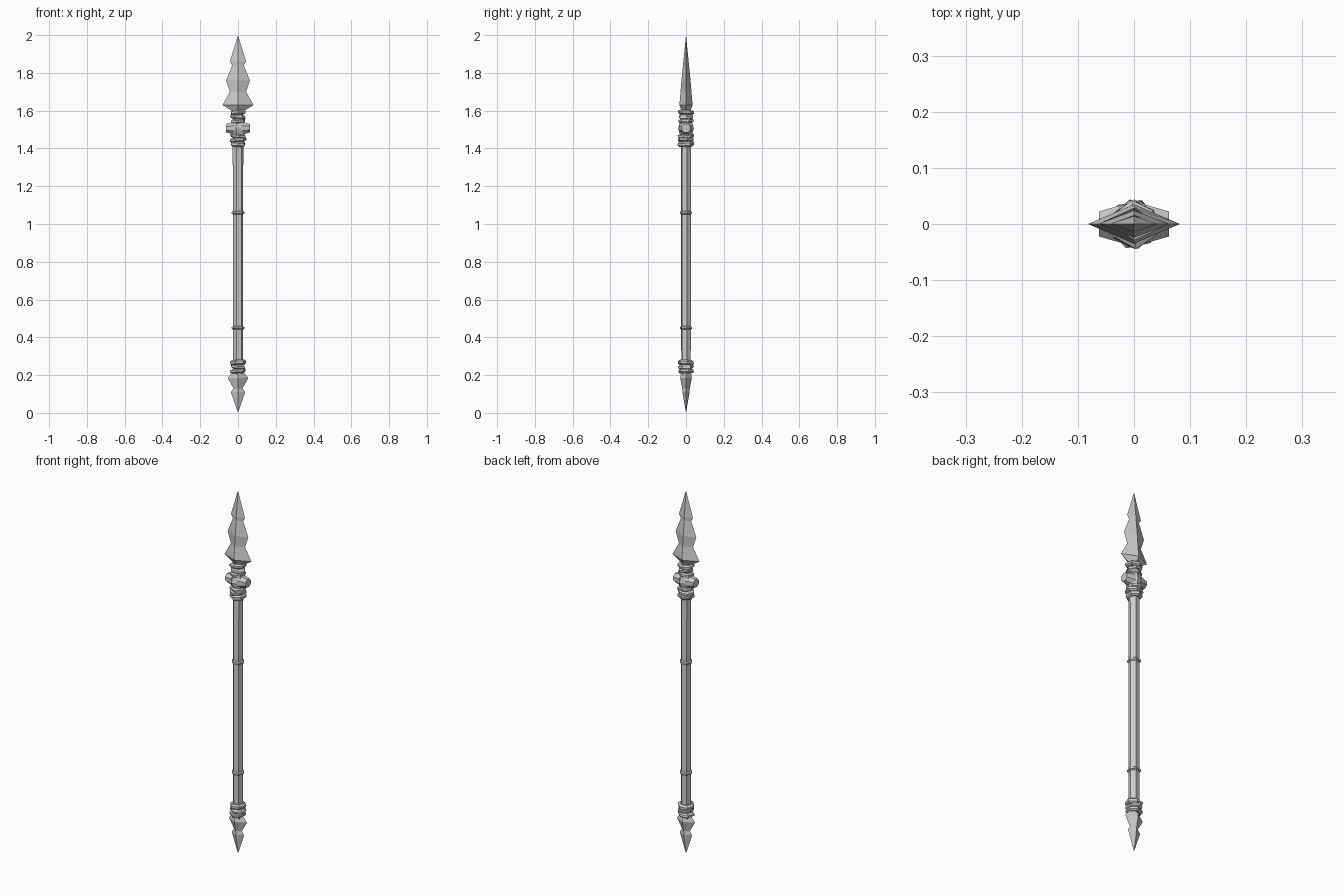
import bpy, bmesh, math, random
from mathutils import Matrix, Vector

if "Cube" in bpy.data.objects:
    bpy.data.objects.remove(bpy.data.objects["Cube"])

random.seed(4)


def make_object(name, bm):
    bmesh.ops.recalc_face_normals(bm, faces=bm.faces)
    mesh = bpy.data.meshes.new(name)
    bm.to_mesh(mesh)
    bm.free()
    obj = bpy.data.objects.new(name, mesh)
    bpy.context.collection.objects.link(obj)
    return obj


def loft(name, sections, sides=6, turn=0.0, jitter=0.0, tilt=(0, 0)):
    """Stack polygon sections (z, half width x, half depth y); zero width closes to a point."""
    bm = bmesh.new()
    rings = []
    for z, rx, ry in sections:
        if rx == 0:
            rings.append([bm.verts.new((0, 0, z))])
            continue
        ring = []
        for i in range(sides):
            a = turn + math.tau * i / sides
            k = 1 + random.uniform(-jitter, jitter)
            x, y = rx * k * math.cos(a), ry * k * math.sin(a)
            ring.append(bm.verts.new((x, y, z + tilt[0] * x + tilt[1] * y)))
        rings.append(ring)
    for low, high in zip(rings, rings[1:]):
        for i in range(sides):
            j = (i + 1) % sides
            corners = [low[i % len(low)], low[j % len(low)],
                       high[j % len(high)], high[i % len(high)]]
            bm.faces.new(list(dict.fromkeys(corners)))
    for ring in (rings[0], rings[-1]):
        if len(ring) > 1:
            bm.faces.new(ring)
    return make_object(name, bm)


def band(name, z, height, r, turn, tilt=(0, 0), jitter=0.05, sides=6):
    """Faceted binding ring with a swollen middle."""
    h = height / 2
    loft(name, [(z - h, r * 0.78, r * 0.78), (z - h * 0.45, r, r),
                (z + h * 0.45, r, r), (z + h, r * 0.78, r * 0.78)],
         sides, turn, jitter, tilt)


# Long faceted shaft
loft("shaft", [(0.20, 0.026, 0.026), (0.45, 0.027, 0.027), (1.06, 0.027, 0.027),
               (1.43, 0.029, 0.027), (1.61, 0.028, 0.026)], turn=0.2)
for i, z in enumerate((0.45, 1.06)):
    band(f"shaft_ring_{i + 1}", z, 0.018, 0.034, 0.2, jitter=0.0)

# Bindings around both sockets: height, thickness, radius, turn, tilt
bindings = [
    (0.222, 0.024, 0.042, 0.3, (0.08, 0.0)),
    (0.244, 0.024, 0.041, 0.6, (-0.10, 0.05)),
    (0.266, 0.028, 0.043, 0.2, (0.06, -0.05)),
    (1.423, 0.028, 0.042, 0.5, (-0.05, 0.05)),
    (1.446, 0.024, 0.044, 0.2, (0.10, 0.0)),
    (1.466, 0.022, 0.043, 0.7, (-0.08, 0.05)),
    (1.545, 0.024, 0.040, 0.4, (0.10, 0.05)),
    (1.568, 0.024, 0.040, 0.1, (-0.10, 0.0)),
    (1.591, 0.024, 0.043, 0.6, (0.05, -0.05)),
]
for i, (z, height, r, turn, tilt) in enumerate(bindings):
    band(f"binding_{i + 1}", z, height, r, turn, tilt)

# Faceted collar below the head, with a stud on each side
loft("collar", [(1.465, 0.034, 0.030), (1.505, 0.046, 0.043), (1.548, 0.034, 0.030)], turn=0.3)
for side, label in ((1, "right"), (-1, "left")):
    bm = bmesh.new()
    bmesh.ops.create_cone(bm, cap_ends=True, segments=8, radius1=0.038, radius2=0.024, depth=0.045)
    bmesh.ops.transform(bm, verts=bm.verts, matrix=(
        Matrix.Translation(Vector((side * 0.040, 0, 1.507)))
        @ Matrix.Rotation(side * math.pi / 2, 4, 'Y')
        @ Matrix.Rotation(math.pi / 8, 4, 'Z')))
    make_object(f"collar_stud_{label}", bm)

# Barbed spearhead with a diamond cross-section
loft("spearhead", [(1.595, 0.026, 0.022), (1.63, 0.082, 0.035), (1.70, 0.043, 0.029),
                   (1.76, 0.063, 0.024), (1.84, 0.031, 0.016), (1.86, 0.043, 0.014),
                   (2.0, 0, 0)], sides=4)

# Barbed butt spike
loft("butt_spike", [(0.0, 0, 0), (0.11, 0.038, 0.019), (0.13, 0.024, 0.020),
                    (0.185, 0.055, 0.031), (0.215, 0.030, 0.026)], sides=4)
